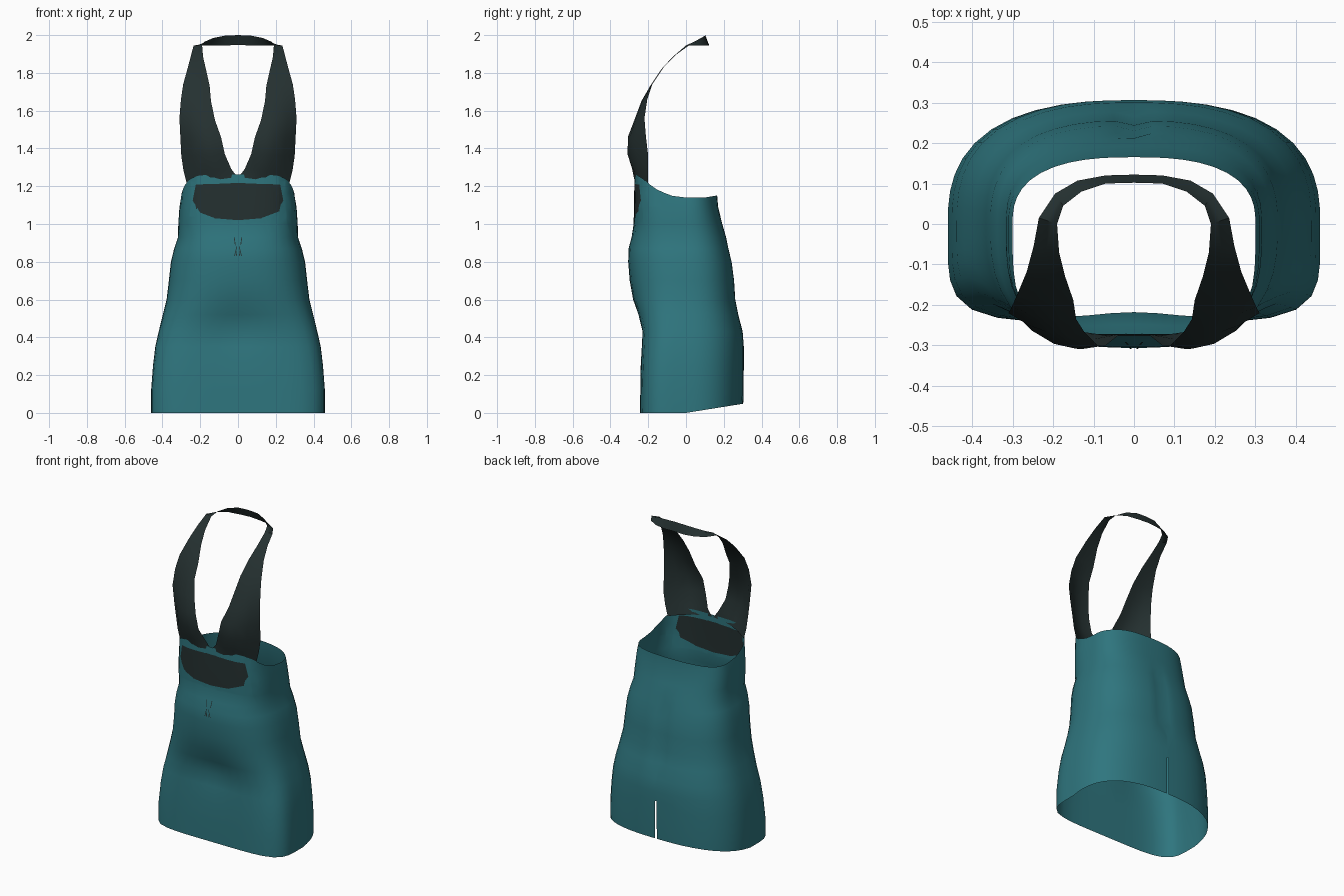
import bpy, bmesh, math
from mathutils import Vector

if "Cube" in bpy.data.objects:
    bpy.data.objects.remove(bpy.data.objects["Cube"])


def material(name, rgb):
    m = bpy.data.materials.new(name)
    m.diffuse_color = (*rgb, 1)
    m.use_nodes = True
    m.node_tree.nodes["Principled BSDF"].inputs["Base Color"].default_value = m.diffuse_color
    return m


TEAL = material("teal cloth", (0.028, 0.18, 0.21))
DARK = material("dark cloth", (0.018, 0.030, 0.030))


def finish(bm, name, mats):
    me = bpy.data.meshes.new(name)
    bm.to_mesh(me)
    bm.free()
    ob = bpy.data.objects.new(name, me)
    bpy.context.collection.objects.link(ob)
    for m in mats:
        me.materials.append(m)
    bpy.context.view_layer.objects.active = ob
    ob.select_set(True)
    bpy.ops.object.shade_smooth_by_angle(angle=math.radians(35))
    ob.select_set(False)
    return ob


def lerp_table(table, v):
    for (a, fa), (b, fb) in zip(table, table[1:]):
        if v <= b:
            t = max(0, (v - a) / (b - a))
            return fa + (fb - fa) * t
    return table[-1][1]


# Dress sections: height, half width, front y, back y, squareness of the front
SECTIONS = [
    (0.00, 0.460, -0.243, 0.303, 5.0), (0.12, 0.460, -0.242, 0.305, 5.0),
    (0.25, 0.450, -0.240, 0.306, 4.6), (0.35, 0.438, -0.237, 0.306, 4.2),
    (0.43, 0.420, -0.237, 0.300, 3.8), (0.52, 0.398, -0.260, 0.278, 3.2),
    (0.60, 0.378, -0.282, 0.262, 2.9), (0.70, 0.366, -0.298, 0.256, 2.7),
    (0.80, 0.355, -0.306, 0.243, 2.7), (0.87, 0.338, -0.304, 0.226, 2.8),
    (0.93, 0.318, -0.288, 0.212, 3.0), (1.00, 0.316, -0.277, 0.192, 3.4),
    (1.09, 0.310, -0.276, 0.170, 3.7), (1.20, 0.300, -0.272, 0.165, 4.0)]
RIM = [(-0.27, 1.262), (-0.24, 1.25), (-0.20, 1.215), (-0.15, 1.18),
       (-0.08, 1.15), (0.0, 1.14), (0.1, 1.14), (0.17, 1.152)]
N = 48


def section_point(sec, k):
    z, w, front, back, square = sec
    a = 2 * math.pi * k / N
    c, s = math.cos(a), math.sin(a)
    n = square if s < 0 else 2.6
    r = (abs(c) ** n + abs(s) ** n) ** (-1 / n)
    x = w * r * c
    y = r * s * (back if s > 0 else -front)
    if s < 0:   # hollow below the belly
        y += 0.02 * math.exp(-(x / 0.15) ** 2 - ((z - 0.45) / 0.1) ** 2)
    elif 0.5 < z < 0.9:   # centre back fold
        y -= 0.012 * math.exp(-(x / 0.03) ** 2)
    if z == 0:
        z = max(0, y) * 0.16
    elif z == 1.20:
        z = lerp_table(RIM, y)
    return Vector((x, y, z))


# Dress body
bm = bmesh.new()
rings = [[bm.verts.new(section_point(s, k)) for k in range(N)] for s in SECTIONS]
for lo, hi in zip(rings, rings[1:]):
    for k in range(N):
        j = (k + 1) % N
        bm.faces.new((lo[k], lo[j], hi[j], hi[k]))


def cut(pick, co, no):
    faces = [f for f in bm.faces if pick(f.calc_center_median())]
    geom = set(faces)
    for f in faces:
        geom.update(f.edges)
        geom.update(f.verts)
    bmesh.ops.bisect_plane(bm, geom=list(geom), plane_co=co, plane_no=no, dist=1e-5)


# Dark chest panel cut into the front
PANEL = [(0.0, 1.02), (0.12, 1.03), (0.20, 1.06), (0.225, 1.10), (0.235, 1.15),
         (0.225, 1.20), (0.20, 1.222), (0.0, 1.216)]
outline = PANEL + [(-x, z) for x, z in PANEL[-2:0:-1]]
edges = list(zip(outline, outline[1:] + outline[:1]))
for (x0, z0), (x1, z1) in edges:
    cut(lambda c: c.y < -0.12 and c.z > 0.99 and abs(c.x) < 0.29,
        (x0, 0, z0), (z1 - z0, 0, x0 - x1))
for f in bm.faces:
    c = f.calc_center_median()
    inside = all((x1 - x0) * (c.z - z0) - (z1 - z0) * (c.x - x0) > -2e-4
                 for (x0, z0), (x1, z1) in edges)
    f.material_index = 1 if inside and c.y < 0 else 0

# Slit at the back hem
back = lambda c: c.y > 0.2 and c.z < 0.40 and abs(c.x) < 0.1
cut(back, (0, 0, 0.29), (0, 0, 1))
for x in (-0.006, 0.006):
    cut(back, (x, 0, 0), (1, 0, 0))
slit = [f for f in bm.faces if f.calc_center_median().y > 0.2
        and abs(f.calc_center_median().x) < 0.006 and f.calc_center_median().z < 0.29]
bmesh.ops.delete(bm, geom=slit, context='FACES')
finish(bm, "dress_body", [TEAL, DARK])

# Halter strap, half from chest to nape: outer edge, inner edge, forward bulge
STRAP = [
    (.270, -.200, 1.210, .004, -.270, 1.250, -.030),
    (.288, -.200, 1.280, .035, -.272, 1.290, -.040),
    (.300, -.200, 1.360, .070, -.300, 1.370, -.045),
    (.305, -.212, 1.460, .090, -.300, 1.460, -.040),
    (.310, -.220, 1.560, .122, -.268, 1.550, -.022),
    (.302, -.205, 1.660, .143, -.235, 1.650, -.010),
    (.290, -.178, 1.740, .150, -.188, 1.730, -.004),
    (.265, -.118, 1.830, .170, -.130, 1.820, 0),
    (.248, -.055, 1.895, .185, -.070, 1.885, 0),
    (.235, .015, 1.945, .190, .000, 1.945, 0),
    (.195, .075, 1.946, .175, .045, 1.966, 0),
    (.140, .107, 1.946, .130, .080, 1.985, 0),
    (.070, .120, 1.945, .070, .100, 1.997, 0),
    (.000, .122, 1.948, .000, .102, 2.000, 0)]
bm = bmesh.new()
rows = []
for r in STRAP:
    outer, inner = Vector(r[:3]), Vector(r[3:6])
    row = []
    for t in (0, 0.25, 0.5, 0.75, 1):
        p = outer.lerp(inner, t)
        p.y += r[6] * 4 * t * (1 - t)
        row.append(bm.verts.new(p))
    rows.append(row)
for a, b in zip(rows, rows[1:]):
    for k in range(4):
        bm.faces.new((a[k], b[k], b[k + 1], a[k + 1]))
strap = finish(bm, "halter_strap", [DARK])
mirror = strap.modifiers.new("mirror", 'MIRROR')
mirror.merge_threshold = 0.001

# Small pinched crease on the belly
bm = bmesh.new()
for s in (-1, 1):
    for path in ([(0.020, 0.93), (0.007, 0.83)], [(0.006, 0.88), (0.019, 0.83)]):
        (x0, z0), (x1, z1) = path
        y0, y1 = (-0.292 if z > 0.9 else -0.309 for z in (z0, z1))
        bm.faces.new([bm.verts.new(p) for p in (
            (s * x0 - .002, y0, z0), (s * x1 - .002, y1, z1),
            (s * x1 + .002, y1, z1), (s * x0 + .002, y0, z0))])
finish(bm, "belly_crease", [DARK])
